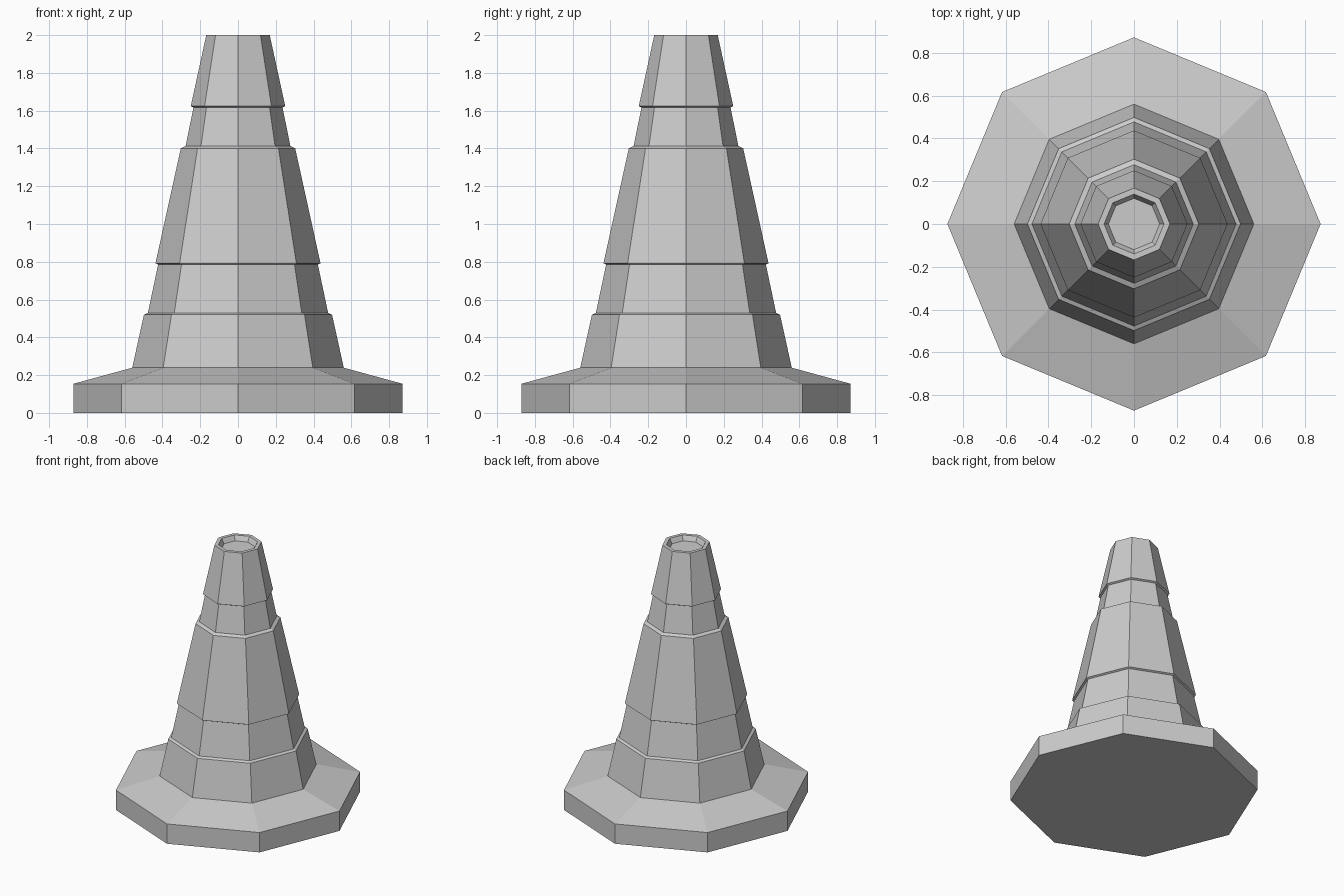
import bpy, bmesh
from math import cos, sin, pi

if "Cube" in bpy.data.objects:
    bpy.data.objects.remove(bpy.data.objects["Cube"])

SIDES = 8


def lathe(name, profile, cap_start=False, cap_end=False):
    """Turn a (radius, height) profile into an eight-sided flat-shaded part."""
    bm = bmesh.new()
    rings = [[bm.verts.new((r * cos(2 * pi * i / SIDES), r * sin(2 * pi * i / SIDES), z))
              for i in range(SIDES)] for r, z in profile]
    for a, b in zip(rings, rings[1:]):
        for i in range(SIDES):
            j = (i + 1) % SIDES
            bm.faces.new((a[i], a[j], b[j], b[i]))
    if cap_start:
        bm.faces.new(rings[0][::-1])
    if cap_end:
        bm.faces.new(rings[-1])
    mesh = bpy.data.meshes.new(name)
    bm.to_mesh(mesh)
    bm.free()
    obj = bpy.data.objects.new(name, mesh)
    bpy.context.collection.objects.link(obj)
    return obj


# Wide foot with sloping upper face
lathe("base", [(0.872, 0), (0.872, 0.154), (0.56, 0.239)], cap_start=True)

# Lowest cone section, ending in a small inward ledge
lathe("lower_cone", [(0.56, 0.239), (0.498, 0.52), (0.477, 0.53)])

# Recessed lower stripe
lathe("lower_band", [(0.477, 0.53), (0.423, 0.785)])

# Middle cone section, overhanging the stripe below
lathe("middle_cone", [(0.423, 0.785), (0.437, 0.792), (0.303, 1.4), (0.277, 1.413)])

# Recessed upper stripe
lathe("upper_band", [(0.277, 1.413), (0.236, 1.617)])

# Tip with a shallow hollow in its top
lathe("tip", [(0.236, 1.617), (0.25, 1.624), (0.168, 2.0), (0.14, 2.0), (0.12, 1.963)],
      cap_end=True)
